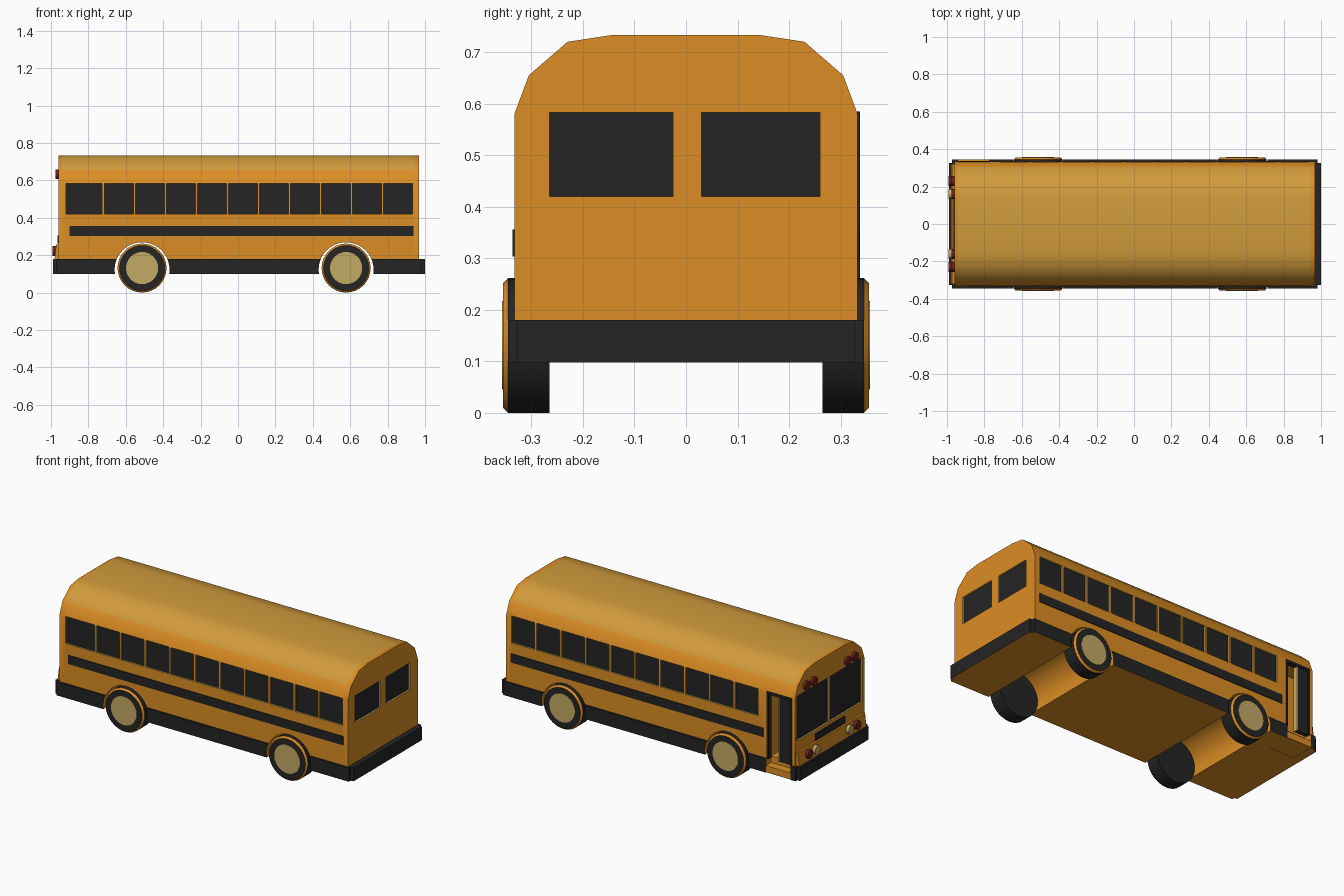
import bpy, bmesh, math
from mathutils import Matrix, Vector

if "Cube" in bpy.data.objects:
    bpy.data.objects.remove(bpy.data.objects["Cube"])


def material(name, rgb):
    m = bpy.data.materials.new(name)
    m.use_nodes = True
    m.diffuse_color = (*rgb, 1)
    m.node_tree.nodes["Principled BSDF"].inputs["Base Color"].default_value = (*rgb, 1)
    return m


PAINT, BLACK, TAN, ROOF, RED = range(5)
MATS = [material("orange paint", (0.72, 0.27, 0.018)),
        material("black", (0.018, 0.018, 0.018)),
        material("tan metal", (0.55, 0.40, 0.13)),
        material("roof yellow", (0.64, 0.33, 0.045)),
        material("dark red lamp", (0.14, 0.015, 0.01))]


def add_box(bm, lo, hi, mat=PAINT):
    """Axis-aligned box between two corners; returns its faces."""
    lo, hi = Vector(lo), Vector(hi)
    mtx = Matrix.Translation((lo + hi) / 2) @ Matrix.Diagonal((*(hi - lo), 1))
    verts = bmesh.ops.create_cube(bm, size=1, matrix=mtx)["verts"]
    faces = list({f for v in verts for f in v.link_faces})
    for f in faces:
        f.material_index = mat
    return faces


def add_cylinder(bm, centre, radius, depth, axis, mat, sides=32):
    rot = Matrix.Rotation(math.pi / 2, 4, "X" if axis == "Y" else "Y")
    verts = bmesh.ops.create_cone(bm, cap_ends=True, segments=sides, radius1=radius,
                                  radius2=radius, depth=depth,
                                  matrix=Matrix.Translation(centre) @ rot)["verts"]
    for f in {f for v in verts for f in v.link_faces}:
        f.material_index = mat


def finish(name, bm):
    bmesh.ops.recalc_face_normals(bm, faces=bm.faces)
    me = bpy.data.meshes.new(name)
    bm.to_mesh(me)
    bm.free()
    for m in MATS:
        me.materials.append(m)
    ob = bpy.data.objects.new(name, me)
    bpy.context.collection.objects.link(ob)
    return ob


def activate(ob):
    bpy.ops.object.select_all(action="DESELECT")
    ob.select_set(True)
    bpy.context.view_layer.objects.active = ob


def smooth(ob):
    activate(ob)
    bpy.ops.object.shade_smooth_by_angle(angle=math.radians(40))


def box(name, lo, hi, mat):
    bm = bmesh.new()
    add_box(bm, lo, hi, mat)
    return finish(name, bm)


FRONT, REAR, SIDE = -0.96, 0.968, 0.333
WHEELS = (-0.513, 0.578)
DOOR = (-0.94, -0.775)

# Body shell: arched section carried along the length
half = [(SIDE, 0.12), (SIDE, 0.58), (0.305, 0.655), (0.23, 0.72), (0.145, 0.733)]
section = half + [(-y, z) for y, z in reversed(half)]
bm = bmesh.new()
rings = [[bm.verts.new((x, y, z)) for y, z in section]
         for x in (FRONT, FRONT + 0.02, REAR - 0.025, REAR)]
n = len(section)
for a, b in zip(rings, rings[1:]):
    for i in range(n):
        j = (i + 1) % n
        bm.faces.new((a[i], a[j], b[j], b[i]))
bm.faces.new(rings[0])
bm.faces.new(rings[-1])
bmesh.ops.recalc_face_normals(bm, faces=bm.faces)
for f in bm.faces:
    middle = abs(f.calc_center_median().x) < 0.5
    f.material_index = ROOF if f.normal.z > 0.5 and middle else PAINT
body = finish("body", bm)

# Skirt and bumpers, painted underneath
bm = bmesh.new()
add_box(bm, (-0.99, -0.345, 0.098), (1.0, 0.345, 0.18), BLACK)
corners = [e for e in bm.edges if abs(e.verts[0].co.z - e.verts[1].co.z) > 0.01]
bmesh.ops.bevel(bm, geom=corners, offset=0.018, segments=2, affect="EDGES")
bm.normal_update()
for f in bm.faces:
    f.material_index = PAINT if f.normal.z < -0.5 else BLACK
skirt = finish("skirt", bm)

# Cutters: wheel arches, doorway and recessed windows
bm = bmesh.new()
for x in WHEELS:
    add_cylinder(bm, (x, 0, 0.122), 0.147, 1, "Y", PAINT, 40)
add_box(bm, (DOOR[0], 0.2, 0.0), (DOOR[1], 0.5, 0.585), PAINT)


def cut_window(lo, hi, axis):
    for f in add_box(bm, lo, hi, TAN):
        f.normal_update()
        if abs(f.normal[axis]) > 0.5:
            f.material_index = BLACK


DEPTH = 0.01
panes = [(-0.92, -0.727)]
panes += [(-0.714 + i * 0.1658, -0.56 + i * 0.1658) for i in range(10)]
for x0, x1 in panes:
    cut_window((x0, -0.4, 0.42), (x1, -SIDE + DEPTH, 0.583), 1)
    if x0 > -0.8:
        cut_window((x0, SIDE - DEPTH, 0.42), (x1, 0.4, 0.583), 1)
for y0, y1 in ((-0.265, -0.025), (0.03, 0.26)):
    cut_window((REAR - DEPTH, y0, 0.42), (1.1, y1, 0.583), 0)
for y0, y1 in ((-0.31, -0.008), (0.008, 0.31)):
    cut_window((-1.1, y0, 0.325), (FRONT + DEPTH, y1, 0.595), 0)
cutter = finish("cutter", bm)
cutter.hide_render = True

for ob in (body, skirt):
    mod = ob.modifiers.new("cut", "BOOLEAN")
    mod.operation = "DIFFERENCE"
    mod.solver = "EXACT"
    mod.object = cutter
    activate(ob)
    bpy.ops.object.modifier_apply(modifier=mod.name)
    smooth(ob)
bpy.data.objects.remove(cutter)

# Side stripes
box("right_stripe", (-0.9, -SIDE - 0.004, 0.303), (0.937, -SIDE + 0.002, 0.356), BLACK)
box("left_stripe", (-0.75, SIDE - 0.002, 0.303), (0.937, SIDE + 0.004, 0.356), BLACK)

# Doorway steps
for i in range(2):
    box("door_step", (DOOR[0], 0.19, 0.1 + i * 0.04),
        (DOOR[1], 0.345 - i * 0.05, 0.14 + i * 0.04), PAINT)

# Door: frame posts, header and a folded front leaf with glass
x0, x1 = DOOR
for a, b in ((x0, x0 + 0.012), (x1 - 0.012, x1)):
    box("door_post", (a, 0.31, 0.18), (b, 0.338, 0.585), BLACK)
box("door_header", (x0, 0.31, 0.57), (x1, 0.338, 0.585), BLACK)
box("door_leaf", (x0 + 0.012, 0.305, 0.18), (x0 + 0.082, 0.33, 0.57), BLACK)
box("door_leaf_trim", (x0 + 0.082, 0.305, 0.18), (x0 + 0.088, 0.334, 0.57), TAN)

# Wheels with chamfered tyres and plain hubs
for side in (-1, 1):
    for x in WHEELS:
        bm = bmesh.new()
        add_cylinder(bm, (x, side * 0.31, 0.131), 0.131, 0.09, "Y", BLACK)
        rim = [e for e in bm.edges if all(v.co.y * side > 0.35 for v in e.verts)]
        bmesh.ops.bevel(bm, geom=rim, offset=0.01, segments=1, affect="EDGES")
        smooth(finish("tyre", bm))
        bm = bmesh.new()
        add_cylinder(bm, (x, side * 0.353, 0.131), 0.086, 0.008, "Y", TAN)
        smooth(finish("hub", bm))

# Nose panel with sloping top, and grille
bm = bmesh.new()
add_box(bm, (-0.982, -0.32, 0.17), (-0.95, 0.32, 0.258), PAINT)
for v in bm.verts:
    if v.co.z > 0.2 and v.co.x < -0.97:
        v.co.x = -0.972
finish("nose_panel", bm)
box("grille", (FRONT - 0.006, -0.14, 0.262), (FRONT + 0.01, 0.14, 0.305), BLACK)

# Warning lamps above the windscreen, paired lamps below
for side in (-1, 1):
    for y, low in ((0.23, RED), (0.16, TAN)):
        for name, x, z, mat in (("warning_lamp", -0.964, 0.632, RED),
                                ("nose_lamp", -0.98, 0.222, low)):
            bm = bmesh.new()
            add_cylinder(bm, (x, side * y, z), 0.026, 0.026, "X", mat, 16)
            smooth(finish(name, bm))
